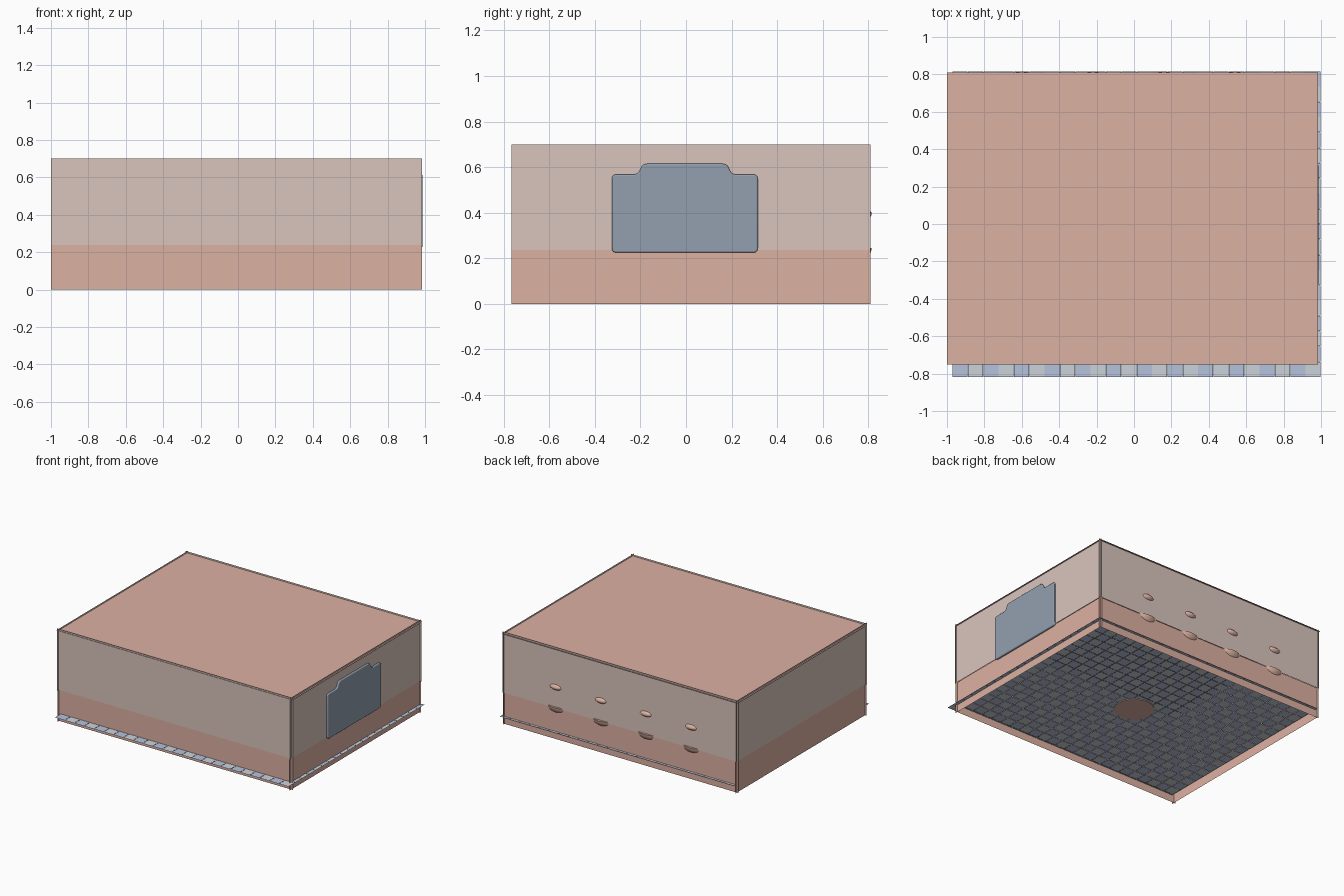
import bpy, bmesh, math
from mathutils import Vector

if "Cube" in bpy.data.objects:
    bpy.data.objects.remove(bpy.data.objects["Cube"])


def material(name, rgb):
    m = bpy.data.materials.new(name)
    m.diffuse_color = (*rgb, 1)
    m.use_nodes = True
    m.node_tree.nodes["Principled BSDF"].inputs["Base Color"].default_value = m.diffuse_color
    return m


SALMON = material("salmon", (0.72, 0.44, 0.36))
PALE = material("pale_pink", (0.70, 0.56, 0.51))
BLUE = material("tile_blue", (0.46, 0.54, 0.72))
WHITE = material("tile_white", (0.60, 0.65, 0.70))
SLATE = material("slate", (0.29, 0.35, 0.43))


def finish(bm, name, *mats):
    me = bpy.data.meshes.new(name)
    bm.to_mesh(me)
    bm.free()
    for m in mats:
        me.materials.append(m)
    ob = bpy.data.objects.new(name, me)
    bpy.context.collection.objects.link(ob)
    return ob


def smooth(ob, angle=35):
    bpy.ops.object.select_all(action='DESELECT')
    bpy.context.view_layer.objects.active = ob
    ob.select_set(True)
    bpy.ops.object.shade_smooth_by_angle(angle=math.radians(angle))


def panel(name, corner, side_a, side_b, mat):
    """Thin flat sheet spanned by two edge vectors."""
    c, a, b = Vector(corner), Vector(side_a), Vector(side_b)
    bm = bmesh.new()
    bm.faces.new([bm.verts.new(p) for p in (c, c + a, c + a + b, c + b)])
    return finish(bm, name, mat)


# Walls: sheets that run slightly past each other at the corners
X0, X1, Y0, Y1 = -1.0, 0.985, -0.765, 0.81
for part, z0, z1, mat, out in (("lower", 0, 0.237, SALMON, 0),
                               ("upper", 0.237, 0.70, PALE, 0.003)):
    up = (0, 0, z1 - z0)
    panel(f"front_wall_{part}", (X0, -0.745 - out, z0), (X1 - X0, 0, 0), up, mat)
    panel(f"back_wall_{part}", (X1, 0.795 + out, z0), (X0 - X1, 0, 0), up, mat)
    panel(f"right_wall_{part}", (0.97 + out, Y0, z0), (0, Y1 - Y0, 0), up, mat)
    panel(f"left_wall_{part}", (-0.985 - out, Y1, z0), (0, Y0 - Y1, 0), up, mat)

# Ceiling just under the wall tops
panel("ceiling", (X0, -0.752, 0.688), (X1 - X0, 0, 0), (0, Y1 + 0.752, 0), SALMON)

# Checkered floor tiles with narrow joints
bm = bmesh.new()
NX, NY, GAP = 24, 20, 0.002
W, H = 1.97 / NX, 1.635 / NY
for i in range(NX):
    for j in range(NY):
        xa, ya = -0.97 + i * W, -0.817 + j * H
        xb, yb = xa + W - GAP, ya + H - GAP
        f = bm.faces.new([bm.verts.new((x, y, 0.057)) for x, y in
                          ((xa, ya), (xb, ya), (xb, yb), (xa, yb))])
        f.material_index = (i + j) % 2
finish(bm, "floor_tiles", BLUE, WHITE)

# Round floor drain
bpy.ops.mesh.primitive_cylinder_add(vertices=32, radius=0.14, depth=0.012,
                                    location=(0, 0, 0.058))
drain = bpy.context.object
drain.name = "floor_drain"
drain.data.materials.append(SALMON)

# Stepped wall plate on the right wall
half = [(0.32, 0.225), (0.32, 0.568), (0.205, 0.568), (0.185, 0.615)]
outline = half + [(-y, z) for y, z in reversed(half)]


def rounded(pts, r=0.02, n=4):
    res = []
    for k, p in enumerate(pts):
        p = Vector(p)
        a, b = Vector(pts[k - 1]), Vector(pts[(k + 1) % len(pts)])
        s = p + (a - p).normalized() * r
        e = p + (b - p).normalized() * r
        for q in range(n + 1):
            t = q / n
            res.append(s * (1 - t) ** 2 + p * 2 * t * (1 - t) + e * t * t)
    return res


bm = bmesh.new()
face = bm.faces.new([bm.verts.new((0.962, y - 0.005, z)) for y, z in rounded(outline)])
ext = bmesh.ops.extrude_face_region(bm, geom=[face])
bmesh.ops.translate(bm, vec=(0.024, 0, 0),
                    verts=[v for v in ext["geom"] if isinstance(v, bmesh.types.BMVert)])
bmesh.ops.recalc_face_normals(bm, faces=bm.faces)
plate = finish(bm, "wall_plate", SLATE)
bev = plate.modifiers.new("soft_edge", 'BEVEL')
bev.width, bev.segments, bev.limit_method = 0.006, 3, 'ANGLE'
bev.angle_limit = math.radians(40)
smooth(plate, 50)


# Basins: hollow half bowls whose backs come through the back wall
def basin(name, x):
    R, r, n, segs = 0.135, 0.115, 8, 32
    prof = [(R * math.sin(t), -R * math.cos(t) * 0.6) for t in
            (k * math.pi / 2 / n for k in range(n + 1))]
    prof += [(r * math.sin(t), -r * math.cos(t) * 0.6) for t in
             (k * math.pi / 2 / n for k in range(n, -1, -1))]
    bm = bmesh.new()
    vs = [bm.verts.new((p, 0, z)) for p, z in prof]
    es = [bm.edges.new(e) for e in zip(vs, vs[1:])]
    bmesh.ops.spin(bm, geom=vs + es, cent=(0, 0, 0), axis=(0, 0, 1),
                   angle=math.tau, steps=segs)
    bmesh.ops.remove_doubles(bm, verts=bm.verts, dist=0.0005)
    bmesh.ops.recalc_face_normals(bm, faces=bm.faces)
    ob = finish(bm, name, SALMON)
    ob.location = (x, 0.68, 0.245)
    smooth(ob)


# Taps: wide rounded knobs passing through the wall above each basin
def tap(name, x):
    bpy.ops.mesh.primitive_uv_sphere_add(segments=24, ring_count=12, radius=1,
                                         location=(x, 0.775, 0.395))
    ob = bpy.context.object
    ob.name = name
    ob.scale = (0.058, 0.04, 0.026)
    ob.data.materials.append(SALMON)
    smooth(ob)


for k in range(4):
    px = 0.54 - 0.38 * k
    basin(f"basin_{k + 1}", px)
    tap(f"tap_{k + 1}", px)
